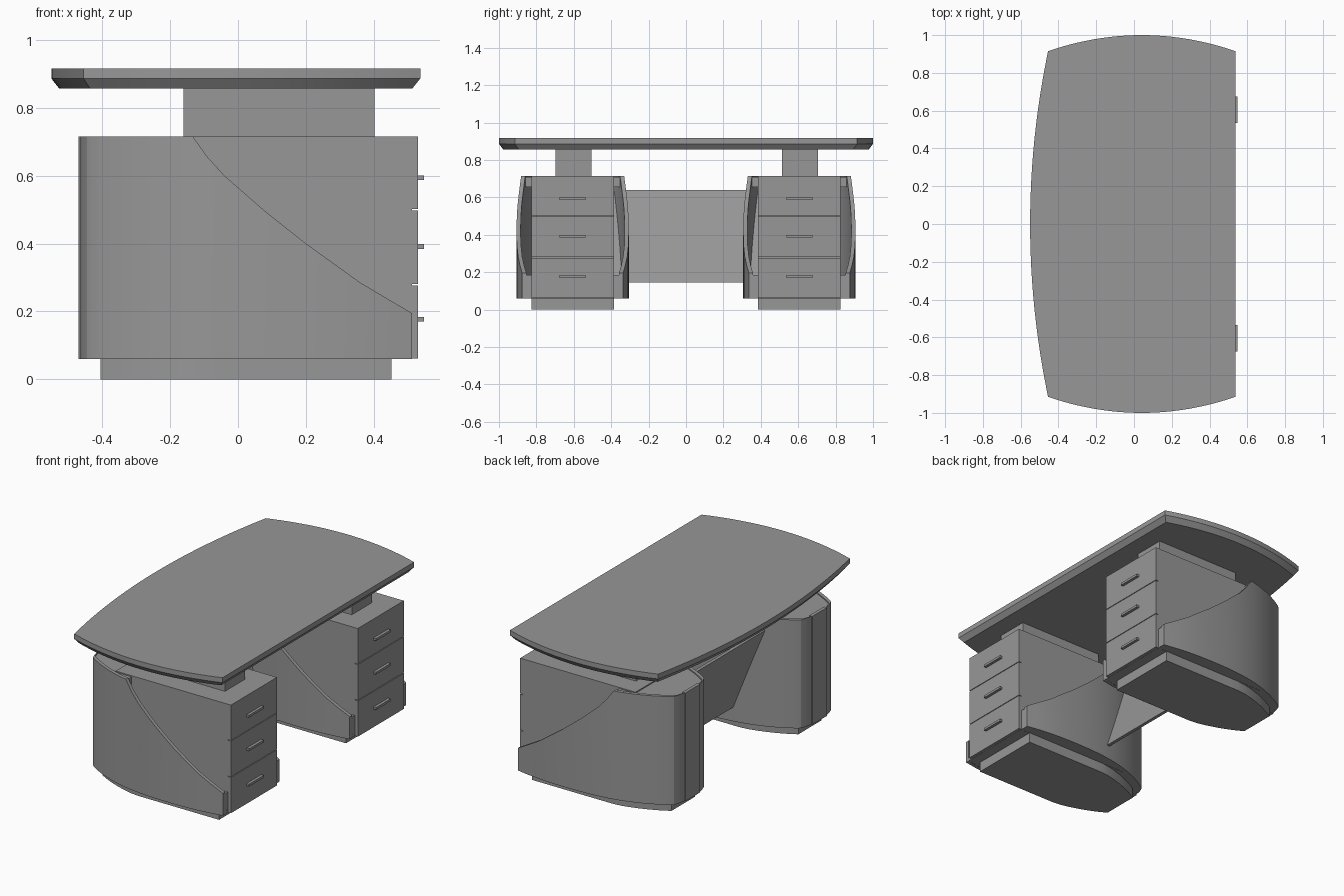
import bpy, bmesh, math

if "Cube" in bpy.data.objects:
    bpy.data.objects.remove(bpy.data.objects["Cube"])

PED_Y = 0.606                       # pedestal centre line
DIAG = [(-0.133, 0.715), (-0.09, 0.655), (-0.04, 0.60), (0.08, 0.495), (0.2, 0.40),
        (0.36, 0.285), (0.512, 0.195)]
END = {-0.445: 0.143, -0.457: 0.11, -0.465: 0.07}   # rounded rear corner

GREY = bpy.data.materials.new("dark_grey")
GREY.diffuse_color = (0.31, 0.31, 0.31, 1)
GREY.use_nodes = True
GREY.node_tree.nodes["Principled BSDF"].inputs["Base Color"].default_value = GREY.diffuse_color


def finish(name, bm, smooth=True):
    bmesh.ops.recalc_face_normals(bm, faces=bm.faces)
    me = bpy.data.meshes.new(name)
    bm.to_mesh(me)
    bm.free()
    me.materials.append(GREY)
    ob = bpy.data.objects.new(name, me)
    bpy.context.collection.objects.link(ob)
    if smooth:
        bpy.ops.object.select_all(action='DESELECT')
        ob.select_set(True)
        bpy.context.view_layer.objects.active = ob
        bpy.ops.object.shade_smooth_by_angle(angle=math.radians(25))
    return ob


def loft(name, sections, smooth=True):
    """Skin a list of closed sections and cap both ends."""
    bm = bmesh.new()
    rings = [[bm.verts.new(p) for p in s] for s in sections]
    n = len(rings[0])
    for a, b in zip(rings, rings[1:]):
        for i in range(n):
            j = (i + 1) % n
            bm.faces.new((a[i], a[j], b[j], b[i]))
    bm.faces.new(rings[0])
    bm.faces.new(rings[-1])
    return finish(name, bm, smooth)


def box(name, x0, x1, y0, y1, z0, z1):
    return loft(name, [[(x0, y0, z), (x1, y0, z), (x1, y1, z), (x0, y1, z)]
                       for z in (z0, z1)], False)


def half_width(x):
    """Bulging plan outline of a pedestal."""
    if x in END:
        return END[x]
    d = x - 0.2
    return 0.30 - (0.31 * d * d if d > 0 else 0.517 * (-d) ** 2.77)


def sweep_top(x):
    """Height of the sweeping diagonal edge."""
    if x <= DIAG[0][0]:
        return DIAG[0][1]
    for (xa, za), (xb, zb) in zip(DIAG, DIAG[1:]):
        if x <= xb:
            return za + (zb - za) * (x - xa) / (xb - xa)
    return DIAG[-1][1]


def slab(x, ya, yb, z0, z1):
    return [(x, ya, z0), (x, yb, z0), (x, yb, z1), (x, ya, z1)]


# Desk top: bowed front and ends, straight user side, chamfered underside
N = 24
outline = []
for i in range(N):                  # bowed long edge
    y = 0.915 - 1.83 * i / N
    outline.append((-0.55 + 0.095 * (y / 0.915) ** 2, y))
for i in range(N + 1):              # bowed end
    x = -0.455 + 0.992 * i / N
    outline.append((x, -1.0 + 0.085 * ((x - 0.041) / 0.496) ** 2))
for i in range(N):                  # opposite end
    x = 0.537 - 0.992 * i / N
    outline.append((x, 1.0 - 0.085 * ((x - 0.041) / 0.496) ** 2))
cx = -0.0075
loft("desk_top", [[(cx + (x - cx) * sx, y * sy, z) for x, y in outline]
                  for z, sx, sy in ((0.856, 0.956, 0.977), (0.886, 1, 1), (0.916, 1, 1))])

# Stations along each pedestal, including the corners of the sweeping edge
stations = sorted(list(END) + [-0.43 + 0.297 * i / 12 for i in range(12)] +
                  [p[0] for p in DIAG] + [0.02, 0.14, 0.28, 0.44])
rear = [x for x in stations if x <= DIAG[0][0]]

for side, c in (("front", -PED_Y), ("back", PED_Y)):
    # Curved outer panels
    for tag, s in (("outer", 1), ("inner", -1)):
        loft(f"{side}_{tag}_curved_panel",
             [slab(x, c + s * half_width(x), c + s * (half_width(x) - 0.022),
                   0.06, sweep_top(x)) for x in stations])
        # Filler closing the gap beside the lowest drawer
        a, b = sorted((c + s * 0.21, c + s * 0.26))
        box(f"{side}_{tag}_filler", 0.49, 0.511, a, b, 0.06, 0.185)
    # Floor between the panels, and a rear lid just below the rim
    for tag, xs, z0, z1 in (("floor", stations, 0.061, 0.08), ("rear_lid", rear, 0.655, 0.708)):
        loft(f"{side}_pedestal_{tag}",
             [slab(x, c - half_width(x) + 0.02, c + half_width(x) - 0.02, z0, z1) for x in xs])
    # End panel
    box(f"{side}_end_panel", -0.47, -0.45, c - 0.07, c + 0.07, 0.06, 0.715)
    # Plinth
    pw = lambda x: min(0.22, half_width(x) - 0.06)
    loft(f"{side}_plinth",
         [slab(x, c - pw(x), c + pw(x), 0, 0.061)
          for x in [-0.405 + 0.857 * i / 16 for i in range(17)]])
    # Drawer cabinet and column carrying the top
    box(f"{side}_cabinet", -0.24, 0.513, c - 0.22, c + 0.22, 0.06, 0.715)
    box(f"{side}_column", -0.16, 0.402, c - 0.093, c + 0.101, 0.71, 0.858)
    # Drawer fronts with bar handles
    for k, (z0, z1, hz) in enumerate(((0.061, 0.277, 0.177), (0.281, 0.497, 0.391),
                                      (0.501, 0.715, 0.594))):
        box(f"{side}_drawer_{k + 1}", 0.512, 0.531, c - 0.22, c + 0.22, z0, z1)
        box(f"{side}_handle_{k + 1}", 0.53, 0.548, c - 0.07, c + 0.07, hz - 0.007, hz + 0.007)

# Leaning modesty panel between the pedestals
loft("modesty_panel", [[(-0.27, y, 0.64), (-0.25, y, 0.64), (-0.07, y, 0.145), (-0.09, y, 0.145)]
                       for y in (-0.385, 0.385)], False)
